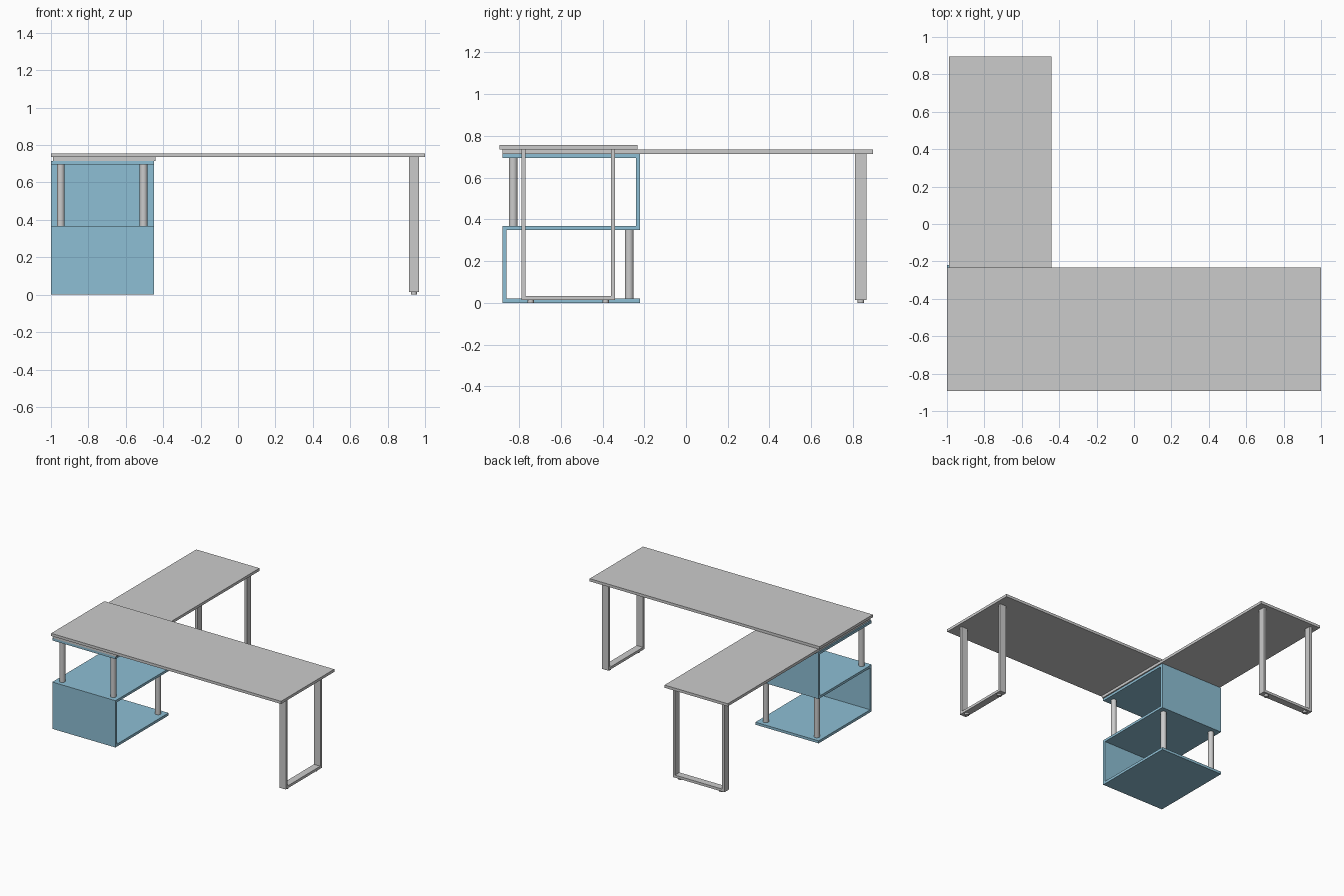
import bpy, bmesh
from mathutils import Matrix

if "Cube" in bpy.data.objects:
    bpy.data.objects.remove(bpy.data.objects["Cube"])

blue = bpy.data.materials.new("blue_panel")
blue.diffuse_color = (0.27, 0.52, 0.66, 1)
blue.use_nodes = True
blue.node_tree.nodes["Principled BSDF"].inputs["Base Color"].default_value = blue.diffuse_color


def finish(name, bm, mat=None):
    me = bpy.data.meshes.new(name)
    bmesh.ops.recalc_face_normals(bm, faces=bm.faces[:])
    bm.to_mesh(me)
    bm.free()
    ob = bpy.data.objects.new(name, me)
    bpy.context.collection.objects.link(ob)
    if mat:
        me.materials.append(mat)
    return ob


def box(name, x, y, z):
    bm = bmesh.new()
    size = [b - a for a, b in (x, y, z)]
    mid = [(a + b) / 2 for a, b in (x, y, z)]
    bmesh.ops.create_cube(bm, size=1, matrix=Matrix.Translation(mid) @ Matrix.Diagonal((*size, 1)))
    return finish(name, bm)


def cylinder(name, x, y, z0, z1, r):
    bm = bmesh.new()
    bmesh.ops.create_cone(bm, cap_ends=True, segments=32, radius1=r, radius2=r, depth=z1 - z0,
                          matrix=Matrix.Translation((x, y, (z0 + z1) / 2)))
    for f in bm.faces:
        f.smooth = len(f.verts) == 4
    for e in bm.edges:
        e.smooth = all(f.smooth for f in e.link_faces)
    return finish(name, bm)


def extrude(name, pts, direction, mat=None):
    bm = bmesh.new()
    face = bm.faces.new([bm.verts.new(p) for p in pts])
    ext = bmesh.ops.extrude_face_region(bm, geom=[face])
    verts = [v for v in ext["geom"] if isinstance(v, bmesh.types.BMVert)]
    bmesh.ops.translate(bm, verts=verts, vec=direction)
    return finish(name, bm, mat)


# Desktops: the side return runs under the main top
box("main_desktop", (-1, 1), (-0.893, -0.232), (0.735, 0.756))
box("return_desktop", (-0.99, -0.44), (-0.88, 0.895), (0.714, 0.735))

# S-shaped shelf unit: one folded panel profile (y, z) extruded across x
s_profile = [(-0.22, 0), (-0.22, 0.02), (-0.86, 0.02), (-0.86, 0.349), (-0.22, 0.349),
             (-0.22, 0.714), (-0.88, 0.714), (-0.88, 0.695), (-0.24, 0.695), (-0.24, 0.368),
             (-0.88, 0.368), (-0.88, 0)]
extrude("shelf_unit", [(-1, y, z) for y, z in s_profile], (0.55, 0, 0), blue)

# Round posts carrying the open sides of the shelf
for side, x in (("left", -0.948), ("right", -0.505)):
    cylinder(f"upper_front_post_{side}", x, -0.828, 0.368, 0.695, 0.021)
    cylinder(f"lower_back_post_{side}", x, -0.272, 0.02, 0.349, 0.021)


# U-shaped leg frames: profile along a, z; extruded by the bar width
def leg_frame(name, a0, a1, b0, b1, top, along_x):
    def pt(a, b, z):
        return (a, b, z) if along_x else (b, a, z)
    t, low = 0.02, 0.014
    u = [(a0, top), (a0, low), (a1, low), (a1, top),
         (a1 - t, top), (a1 - t, low + t), (a0 + t, low + t), (a0 + t, top)]
    extrude(f"{name}_leg_frame", [pt(a, b0, z) for a, z in u], pt(0, b1 - b0, 0))
    for i, a in enumerate((a0 + 0.045, a1 - 0.045)):
        x, y, _ = pt(a, (b0 + b1) / 2, 0)
        cylinder(f"{name}_foot_{i + 1}", x, y, 0, low, 0.016)


leg_frame("main", -0.789, -0.34, 0.913, 0.968, 0.735, False)
leg_frame("return", -0.94, -0.491, 0.81, 0.865, 0.714, True)
